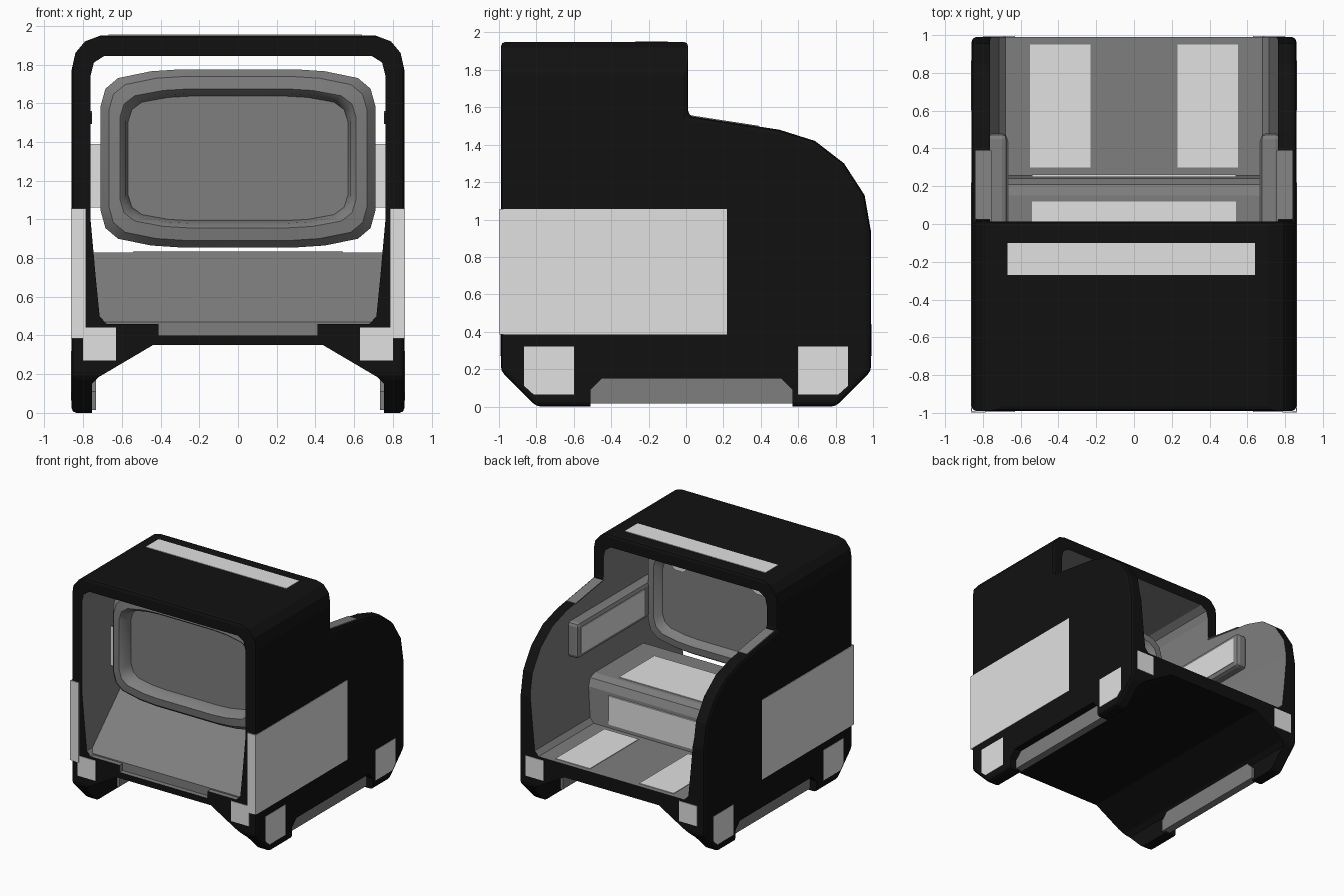
import bpy, bmesh, math

cube = bpy.data.objects.get("Cube")
if cube:
    bpy.data.objects.remove(cube, do_unlink=True)


def material(name, value):
    m = bpy.data.materials.new(name)
    m.use_nodes = True
    col = (value, value, value, 1)
    m.diffuse_color = col
    m.node_tree.nodes["Principled BSDF"].inputs["Base Color"].default_value = col
    return m


BLACK = material("shell black", 0.0055)
GRAY = material("interior gray", 0.21)
LIGHT = material("panel light gray", 0.75)


def finish(name, bm, mat):
    bmesh.ops.recalc_face_normals(bm, faces=bm.faces)
    me = bpy.data.meshes.new(name)
    bm.to_mesh(me)
    bm.free()
    me.materials.append(mat)
    ob = bpy.data.objects.new(name, me)
    bpy.context.scene.collection.objects.link(ob)
    return ob


def prism(name, pts, axis, a, b, mat, bevel=0, segments=2):
    """Extrude a profile along x (pts are y,z) or along y (pts are x,z)."""
    bm = bmesh.new()
    place = (lambda p, t: (t, *p)) if axis == "x" else (lambda p, t: (p[0], t, p[1]))
    rings = [[bm.verts.new(place(p, t)) for p in pts] for t in (a, b)]
    n = len(pts)
    for ring in rings:
        bm.faces.new(ring)
    for i in range(n):
        j = (i + 1) % n
        bm.faces.new((rings[0][i], rings[0][j], rings[1][j], rings[1][i]))
    ob = finish(name, bm, mat)
    if bevel:
        mod = ob.modifiers.new("soft edges", "BEVEL")
        mod.width, mod.segments = bevel, segments
        mod.limit_method, mod.angle_limit = "ANGLE", math.radians(40)
    return ob


def box(name, x, y, z, mat, bevel=0):
    pts = [(y[0], z[0]), (y[1], z[0]), (y[1], z[1]), (y[0], z[1])]
    return prism(name, pts, "x", x[0], x[1], mat, bevel)


def mirrored(pts):
    """Close a right-hand half profile by mirroring it across x = 0."""
    return pts + [(-x, z) for x, z in reversed(pts)]


# Shell: side profile trimmed by cross-sections
side = [(-0.8, 0), (0.8, 0), (0.99, 0.19), (0.99, 0.93), (0.955, 1.13), (0.845, 1.3),
        (0.69, 1.42), (0.5, 1.48), (0.012, 1.555), (0.012, 1.95), (-0.99, 1.95), (-0.99, 0.19)]
shell = prism("shell", side, "x", -0.86, 0.86, BLACK, 0.025)

section = mirrored([(0.88, -0.1), (0.88, 1.72), (0.86, 1.77), (0.84, 1.86),
                    (0.79, 1.92), (0.71, 1.95), (0.64, 1.97)])
tunnel = mirrored([(0.68, 0.46), (0.715, 0.5), (0.735, 0.7), (0.762, 1.0), (0.762, 1.74),
                   (0.745, 1.81), (0.69, 1.845)])
under = mirrored([(0.755, -0.1), (0.755, 0.15), (0.72, 0.185), (0.44, 0.35)])
notch = [(-0.51, -0.1), (0.57, -0.1), (0.57, 0.09), (0.51, 0.15), (-0.45, 0.15), (-0.51, 0.09)]
cutters = [
    (prism("section_cutter", section, "y", -1.2, 1.2, BLACK), "INTERSECT"),
    (prism("cabin_cutter", tunnel, "y", -1.2, 1.2, BLACK), "DIFFERENCE"),
    (prism("underside_cutter", under, "y", -1.2, 1.2, BLACK), "DIFFERENCE"),
    (box("sill_cutter", (-0.41, 0.41), (-1.2, -0.9), (0.4, 0.6), BLACK), "DIFFERENCE"),
    (prism("left_notch_cutter", notch, "x", 0.7, 1, BLACK), "DIFFERENCE"),
    (prism("right_notch_cutter", notch, "x", -1, -0.7, BLACK), "DIFFERENCE"),
]
for cutter, operation in cutters:
    mod = shell.modifiers.new(cutter.name, "BOOLEAN")
    mod.object, mod.operation, mod.solver = cutter, operation, "EXACT"
bpy.context.view_layer.update()
baked = bpy.data.meshes.new_from_object(shell.evaluated_get(bpy.context.evaluated_depsgraph_get()))
shell.modifiers.clear()
shell.data = baked
for cutter, _ in cutters:
    bpy.data.objects.remove(cutter, do_unlink=True)

# Gray lining on the inside faces of the cabin
baked.materials.clear()
baked.materials.append(BLACK)
baked.materials.append(GRAY)
for f in baked.polygons:
    c = f.center
    inside = abs(c.x) < 0.785 and 0.38 < c.z < 1.88 and abs(f.normal.y) < 0.5
    f.material_index = 1 if inside else 0

# Bench with a sloped back side
bench = [(-0.95, 0.4), (-0.95, 0.47), (-0.5, 0.83), (0.15, 0.83), (0.21, 0.81),
         (0.24, 0.75), (0.26, 0.4)]
prism("bench", bench, "x", -0.75, 0.75, GRAY)
box("seat_pad", (-0.54, 0.54), (-0.35, 0.12), (0.828, 0.836), LIGHT)
box("bench_front_pad", (-0.54, 0.54), (0.25, 0.262), (0.49, 0.73), LIGHT)

# Backrest: bulged outline lofted through rings, recessed on both sides
outline = [(0.3, -0.46), (0.45, -0.45), (0.62, -0.415), (0.685, -0.36), (0.71, -0.27)]
outline += [(x, -z) for x, z in reversed(outline)]
outline = mirrored(outline)
rings = [(-0.61, 0.8, 0.70), (-0.68, 0.82, 0.73), (-0.71, 0.86, 0.78), (-0.7, 0.94, 0.92),
         (-0.65, 1, 1), (-0.51, 1, 1), (-0.46, 0.95, 0.93), (-0.45, 0.87, 0.8),
         (-0.48, 0.82, 0.73), (-0.5, 0.8, 0.7)]
bm = bmesh.new()
loops = [[bm.verts.new((x * sx, y, 1.315 + z * sz)) for x, z in outline] for y, sx, sz in rings]
for a, b in zip(loops, loops[1:]):
    for i in range(len(a)):
        j = (i + 1) % len(a)
        bm.faces.new((a[i], a[j], b[j], b[i]))
bm.faces.new(loops[0])
bm.faces.new(loops[-1])
backrest = finish("backrest", bm, GRAY)
for f in backrest.data.polygons:
    f.use_smooth = True
backrest.data.set_sharp_from_angle(angle=math.radians(35))

# Roof strip
box("roof_strip", (-0.67, 0.64), (-0.27, -0.1), (1.946, 1.954), LIGHT)

for s, label in ((1, "left"), (-1, "right")):
    def span(a, b):
        return sorted((s * a, s * b))

    # Armrest with a light inner pad and rear end
    box(label + "_armrest", span(0.67, 0.78), (-0.6, 0.48), (1.08, 1.38), GRAY, 0.03)
    box(label + "_armrest_pad", span(0.665, 0.672), (-0.4, 0.44), (1.12, 1.34), LIGHT)
    box(label + "_armrest_end", span(0.69, 0.765), (-0.606, -0.598), (1.06, 1.39), LIGHT)

    # Head pad
    head = [(0.26, 1.64), (0.29, 1.59), (0.34, 1.555), (0.41, 1.555), (0.46, 1.59), (0.49, 1.64)]
    prism(label + "_head_pad", [(s * x, z) for x, z in head], "y", -0.452, -0.444, LIGHT)

    # Floor pad
    box(label + "_floor_pad", span(0.23, 0.55), (0.3, 0.95), (0.458, 0.465), LIGHT)

    # Lining cap on the wall top
    cap = [(0.012, 1.55), (0.39, 1.492), (0.39, 1.501), (0.012, 1.559)]
    prism(label + "_wall_cap", cap, "x", *span(0.755, 0.84), GRAY)

    # Side rail behind the notch
    prism(label + "_side_rail", [(-0.53, 0.015), (0.59, 0.015), (0.59, 0.11), (0.53, 0.17),
                                 (-0.47, 0.17), (-0.53, 0.11)], "x", *span(0.735, 0.8), GRAY)

    # Side panel wrapping round the front corner
    box(label + "_side_panel", span(0.857, 0.864), (-0.998, 0.22), (0.385, 1.055), LIGHT)
    box(label + "_corner_panel", span(0.785, 0.864), (-0.998, -0.989), (0.385, 1.055), LIGHT)

    for e, end in ((-1, "front"), (1, "rear")):
        # Leg patches on the side and on the end face
        leg = [(0.6, 0.065), (0.6, 0.32), (0.865, 0.32), (0.865, 0.11), (0.815, 0.065)]
        prism(f"{label}_{end}_leg_patch", [(e * y, z) for y, z in leg], "x",
              *span(0.856, 0.863), LIGHT)
        box(f"{label}_{end}_corner_patch", span(0.63, 0.8), sorted((e * 0.987, e * 0.995)),
            (0.27, 0.44), LIGHT)
